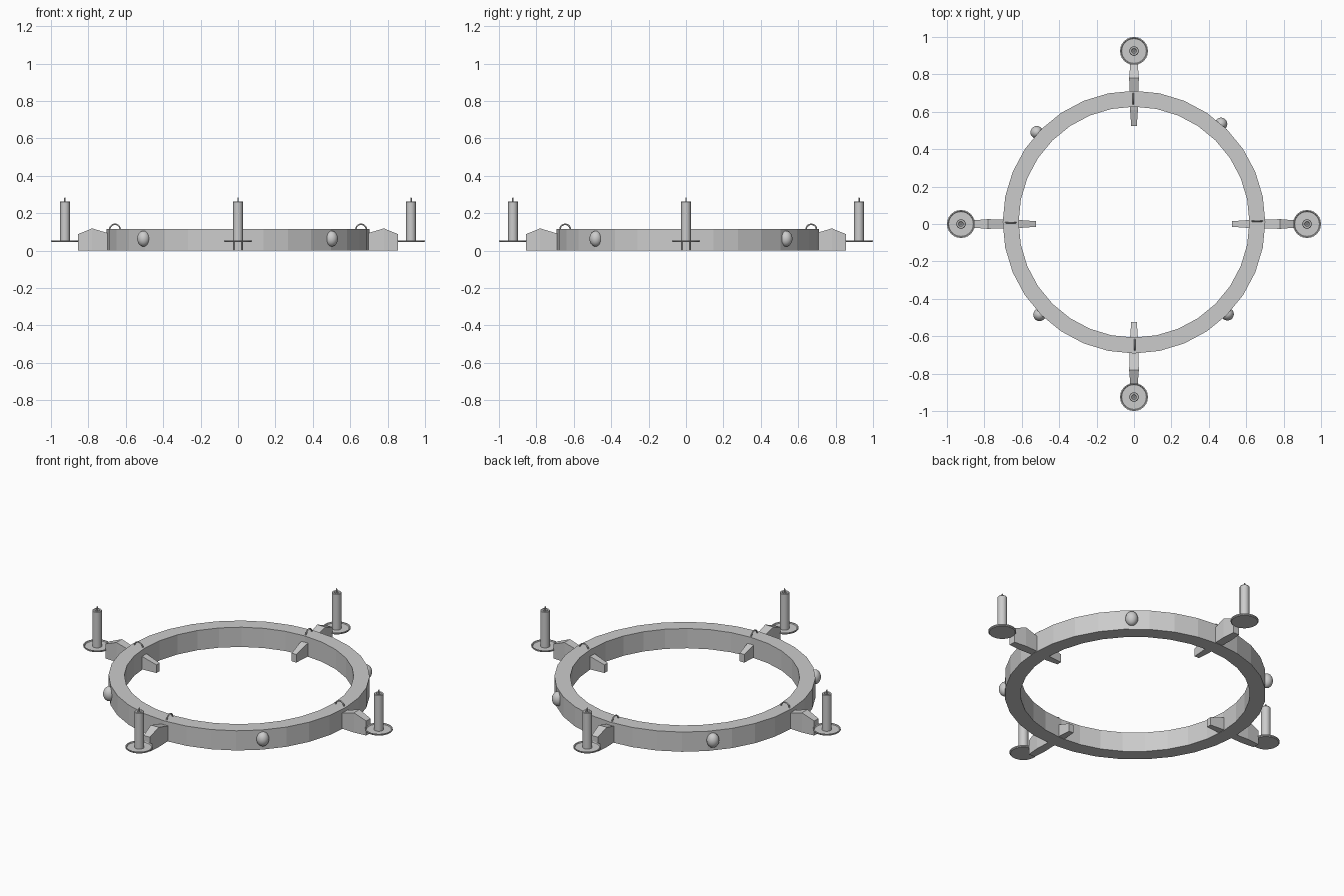
import bpy, bmesh, math
from mathutils import Matrix, Vector

if "Cube" in bpy.data.objects:
    bpy.data.objects.remove(bpy.data.objects["Cube"])

CY = 0.01  # ring centre in y


def finish(bm, name, smooth=None):
    bmesh.ops.recalc_face_normals(bm, faces=bm.faces)
    mesh = bpy.data.meshes.new(name)
    bm.to_mesh(mesh)
    bm.free()
    ob = bpy.data.objects.new(name, mesh)
    bpy.context.collection.objects.link(ob)
    if smooth:
        bpy.ops.object.select_all(action='DESELECT')
        ob.select_set(True)
        bpy.context.view_layer.objects.active = ob
        bpy.ops.object.shade_smooth_by_angle(angle=math.radians(smooth))
    return ob


def lathe(name, profile, seg, loc, closed=False, smooth=None):
    bm = bmesh.new()
    vs = [bm.verts.new((r, 0, z)) for r, z in profile]
    es = [bm.edges.new(p) for p in zip(vs, vs[1:])]
    if closed:
        es.append(bm.edges.new((vs[-1], vs[0])))
    bmesh.ops.spin(bm, geom=vs + es, cent=(0, 0, 0), axis=(0, 0, 1),
                   angle=math.tau, steps=seg, use_duplicate=False)
    bmesh.ops.remove_doubles(bm, verts=bm.verts, dist=1e-5)
    bmesh.ops.translate(bm, verts=bm.verts, vec=loc)
    return finish(bm, name, smooth)


# Main hoop, 32 flat sides
lathe("hoop", [(0.617, 0), (0.702, 0), (0.702, 0.117), (0.617, 0.117)], 32,
      (0, CY, 0), closed=True)

# Arm stations: distance from centre, top height, half width
STATIONS = [(0.525, 0.05, 0.015), (0.61, 0.077, 0.021), (0.70, 0.095, 0.023),
            (0.78, 0.119, 0.026), (0.856, 0.088, 0.020)]


def arm(name, angle):
    bm = bmesh.new()
    rings = [[bm.verts.new((x, y, z)) for y, z in
              ((-w, 0.002), (w, 0.002), (w, h), (-w, h))] for x, h, w in STATIONS]
    for a, b in zip(rings, rings[1:]):
        for i in range(4):
            j = (i + 1) % 4
            bm.faces.new((a[i], a[j], b[j], b[i]))
    bm.faces.new(rings[0])
    bm.faces.new(rings[-1])
    bmesh.ops.rotate(bm, verts=bm.verts, cent=(0, 0, 0),
                     matrix=Matrix.Rotation(angle, 3, 'Z'))
    finish(bm, name)


def hanging_loop(name, angle, major=0.028, minor=0.004):
    # small torus half sunk in the hoop's top, in the radial plane
    bm = bmesh.new()
    vs = [bm.verts.new((major + minor * math.cos(t), 0, minor * math.sin(t)))
          for t in (k * math.tau / 8 for k in range(8))]
    es = [bm.edges.new((vs[k], vs[(k + 1) % 8])) for k in range(8)]
    bmesh.ops.spin(bm, geom=vs + es, cent=(0, 0, 0), axis=(0, 0, 1),
                   angle=math.tau, steps=20)
    bmesh.ops.remove_doubles(bm, verts=bm.verts, dist=1e-5)
    spot = Matrix.Rotation(angle, 4, 'Z') @ Vector((0.658, 0.004, 0))
    bm.transform(Matrix.Translation(spot + Vector((0, CY + 0.002, 0.113)))
                 @ Matrix.Rotation(angle, 4, 'Z') @ Matrix.Rotation(math.pi / 2, 4, 'X'))
    finish(bm, name, 60)


# Four arms, each with loop, drip dish, candle and wick
for k, side in enumerate(("right", "back", "left", "front")):
    a = k * math.pi / 2
    arm("arm_" + side, a)
    hanging_loop("loop_" + side, a)
    at = (0.925 * math.cos(a), 0.925 * math.sin(a), 0)
    lathe("dish_" + side, [(0, 0.045), (0.070, 0.045), (0.075, 0.049), (0.075, 0.055),
                           (0.069, 0.055), (0.066, 0.050), (0, 0.050)], 24, at, smooth=30)
    lathe("candle_" + side, [(0, 0.048), (0.026, 0.048), (0.026, 0.261), (0.023, 0.264),
                             (0.014, 0.264), (0.010, 0.258), (0, 0.257)], 16, at, smooth=30)
    lathe("wick_" + side, [(0, 0.255), (0.004, 0.255), (0.004, 0.282), (0, 0.287)],
          8, at, smooth=30)

# Round studs on the diagonals
for n, (x, y) in enumerate(((-0.505, -0.485), (0.50, -0.482), (0.465, 0.535), (-0.52, 0.49))):
    bm = bmesh.new()
    bmesh.ops.create_uvsphere(bm, u_segments=20, v_segments=12, radius=1)
    bm.transform(Matrix.Translation((x, y, 0.064)) @ Matrix.Diagonal((0.034, 0.034, 0.042, 1)))
    finish(bm, "stud_%d" % (n + 1), 60)
